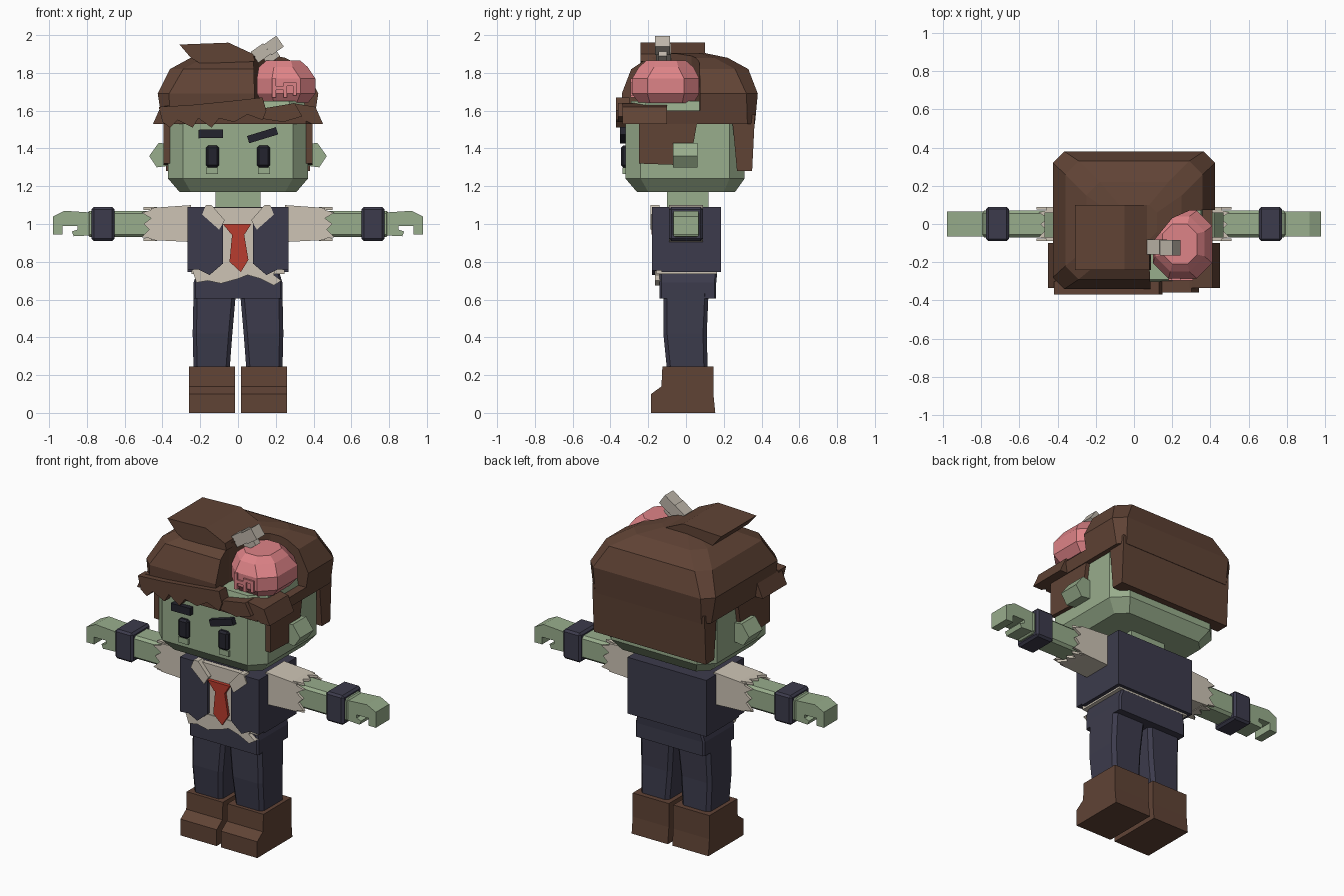
import bpy
import bmesh
import math
from mathutils import Matrix, Vector

default_cube = bpy.data.objects.get("Cube")
if default_cube:
    bpy.data.objects.remove(default_cube, do_unlink=True)


def material(name, hex_code):
    """Flat material from a display hex colour, stored as linear values."""
    channels = [int(hex_code[i:i + 2], 16) / 255 for i in (0, 2, 4)]
    linear = [((c + .055) / 1.055) ** 2.4 for c in channels]
    mat = bpy.data.materials.new(name)
    mat.use_nodes = True
    mat.diffuse_color = (*linear, 1)
    shader = next(n for n in mat.node_tree.nodes if n.type == 'BSDF_PRINCIPLED')
    shader.inputs["Base Color"].default_value = (*linear, 1)
    shader.inputs["Roughness"].default_value = .9
    return mat


skin = material("green skin", "98AD8C")
brown = material("brown", "604335")
navy = material("navy cloth", "3C3B4C")
cream = material("cream cloth", "CDC4B5")
red = material("tie red", "B83C2E")
pink = material("pink brain", "DE8387")
black = material("eye black", "24242E")
bone = material("bone", "BEB6AA")


def finish(bm, name, mat, mirror=False):
    bmesh.ops.recalc_face_normals(bm, faces=bm.faces)
    mesh = bpy.data.meshes.new(name)
    bm.to_mesh(mesh)
    bm.free()
    mesh.materials.append(mat)
    obj = bpy.data.objects.new(name, mesh)
    bpy.context.collection.objects.link(obj)
    if mirror:
        obj.modifiers.new("mirror", 'MIRROR').use_mirror_merge = False
    return obj


def box(name, mat, x, y, z, bevel=0, tilt=0, mirror=False):
    """Box from three (low, high) spans, with optional chamfer and tilt about y."""
    bm = bmesh.new()
    bmesh.ops.create_cube(bm, size=1)
    for v in bm.verts:
        v.co = Vector([s * (c + .5) + lo for c, lo, s in
                       zip(v.co, (x[0], y[0], z[0]), [b - a for a, b in (x, y, z)])])
    if bevel:
        bmesh.ops.bevel(bm, geom=bm.edges[:], offset=bevel, segments=1, affect='EDGES')
    if tilt:
        centre = Vector([sum(span) / 2 for span in (x, y, z)])
        bmesh.ops.rotate(bm, verts=bm.verts, cent=centre,
                         matrix=Matrix.Rotation(math.radians(tilt), 3, 'Y'))
    return finish(bm, name, mat, mirror)


def prism(name, mat, plane, outline, low, high, mirror=False):
    """Outline drawn in the xz, yz or xy plane, extruded along the third axis."""
    place = {"xz": lambda p, d: (p[0], d, p[1]),
             "yz": lambda p, d: (d, p[0], p[1]),
             "xy": lambda p, d: (p[0], p[1], d)}[plane]
    bm = bmesh.new()
    ends = [[bm.verts.new(place(p, d)) for p in outline] for d in (low, high)]
    bridge(bm, ends)
    return finish(bm, name, mat, mirror)


def bridge(bm, rings):
    """Close a stack of equal rings into a solid."""
    bm.faces.new(rings[0])
    bm.faces.new(rings[-1])
    n = len(rings[0])
    for a, b in zip(rings, rings[1:]):
        for i in range(n):
            j = (i + 1) % n
            bm.faces.new((a[i], a[j], b[j], b[i]))


def loft(name, mat, sections, mirror=False):
    """Stack of corner-cut rectangles: (z, x0, x1, y0, y1, cut)."""
    bm = bmesh.new()
    rings = []
    for z, x0, x1, y0, y1, c in sections:
        ring = [(x0 + c, y0), (x1 - c, y0), (x1, y0 + c), (x1, y1 - c),
                (x1 - c, y1), (x0 + c, y1), (x0, y1 - c), (x0, y0 + c)]
        rings.append([bm.verts.new((px, py, z)) for px, py in ring])
    bridge(bm, rings)
    return finish(bm, name, mat, mirror)


# Head, ears and neck
loft("head", skin, [(1.17, -.31, .31, -.26, .26, .06), (1.24, -.37, .37, -.32, .31, .08),
                    (1.54, -.37, .37, -.32, .31, .08), (1.65, -.35, .35, -.29, .29, .08)])
prism("ear", skin, "xz", [(.35, 1.31), (.43, 1.3), (.47, 1.36), (.42, 1.43), (.35, 1.42)],
      -.07, .06, mirror=True)
box("neck", skin, (-.12, .12), (-.1, .12), (1.05, 1.2))

# Face
box("eye", black, (.1, .17), (-.345, -.3), (1.3, 1.415), bevel=.012, mirror=True)
box("eye_bag", skin, (.105, .17), (-.335, -.3), (1.265, 1.3), mirror=True)
box("right_brow", black, (-.21, -.08), (-.35, -.3), (1.455, 1.5), tilt=-1)
box("left_brow", black, (.05, .21), (-.35, -.3), (1.45, 1.49), tilt=-17)

# Hair cap with an opening for the brain
hair = loft("hair_cap", brown, [
    (1.53, -.4, .4, -.33, .365, .04), (1.69, -.425, .425, -.34, .38, .06),
    (1.82, -.36, .36, -.29, .33, .07), (1.88, -.25, .25, -.2, .22, .07),
    (1.905, -.12, .12, -.08, .1, .04)])
opening = prism("opening_cutter", brown, "xy", [
    (.6, .08), (.29, .07), (.2, .03), (.11, -.08), (.08, -.2), (.1, -.6), (.6, -.6)], 1.6, 2.2)
opening.hide_render = True
cut = hair.modifiers.new("opening", 'BOOLEAN')
cut.operation = 'DIFFERENCE'
cut.solver = 'EXACT'
cut.object = opening
bpy.context.view_layer.objects.active = hair
bpy.ops.object.modifier_apply(modifier=cut.name)
bpy.data.objects.remove(opening, do_unlink=True)

# Hair locks
prism("top_lock", brown, "xz", [(-.31, 1.95), (-.05, 1.96), (.08, 1.9), (.09, 1.86),
                                (-.2, 1.85), (-.25, 1.88)], -.24, .1)
prism("fringe", brown, "xz", [
    (-.42, 1.62), (-.25, 1.63), (-.05, 1.65), (.13, 1.67), (.15, 1.6), (.13, 1.55),
    (.05, 1.58), (-.02, 1.54), (-.1, 1.56), (-.14, 1.51), (-.21, 1.56), (-.24, 1.51),
    (-.32, 1.55), (-.36, 1.51), (-.4, 1.54)], -.37, -.3)
prism("left_fringe", brown, "xz", [(.12, 1.61), (.3, 1.64), (.34, 1.57), (.24, 1.54),
                                   (.11, 1.56)], -.36, -.28)
prism("side_tuft", brown, "xz", [(.29, 1.64), (.41, 1.62), (.45, 1.53), (.39, 1.53),
                                 (.35, 1.55)], -.335, -.1, mirror=True)
prism("sideburn", brown, "yz", [(-.25, 1.6), (-.25, 1.32), (.03, 1.31), (.04, 1.43),
                                (.07, 1.6)], .35, .395, mirror=True)
prism("back_hair", brown, "yz", [(.24, 1.58), (.25, 1.5), (.27, 1.28), (.35, 1.28),
                                 (.365, 1.58)], -.38, .38)

# Brain with raised folds, and the bone stuck in it
loft("brain", pink, [(1.64, .13, .37, -.25, .04, .06), (1.69, .1, .41, -.285, .07, .08),
                     (1.77, .1, .41, -.285, .07, .08), (1.83, .11, .37, -.25, .04, .08),
                     (1.865, .15, .33, -.21, 0, .05)])
for x, z in (((.18, .2), (1.67, 1.77)), ((.2, .25), (1.71, 1.73)), ((.24, .26), (1.67, 1.75)),
             ((.26, .31), (1.73, 1.75)), ((.29, .31), (1.68, 1.73))):
    box("brain_fold", pink, x, (-.295, -.25), z)
box("bone_lower_knob", bone, (.08, .16), (-.16, -.08), (1.87, 1.94), tilt=-35)
box("bone_upper_knob", bone, (.15, .23), (-.165, -.085), (1.91, 1.98), tilt=-35)
box("bone_shaft", bone, (.13, .21), (-.145, -.1), (1.86, 1.93), tilt=-35)

# Shirt, waistcoat, collar and tie
box("shirt", cream, (-.245, .245), (-.155, .165), (.735, 1.085))
prism("shirt_hem", cream, "xz", [(-.25, .78), (-.22, .69), (-.16, .7), (-.09, .685), (0, .71),
                                 (.05, .73), (.12, .71), (.19, .675), (.23, .7), (.19, .73),
                                 (.2, .78)], -.165, -.13)
box("jacket_back", navy, (-.267, .267), (-.13, .185), (.745, 1.09))
box("shirt_front", cream, (-.2, .2), (-.16, -.12), (.75, 1.088))
prism("jacket_front", navy, "xz", [(.267, 1.09), (.267, .755), (.21, .76), (.15, .73), (.08, .79),
                                   (.08, 1), (.15, 1.09)], -.18, -.125, mirror=True)
prism("collar", cream, "xz", [(.14, 1.1), (.07, 1.02), (.1, .97), (.19, 1.05), (.17, 1.1)],
      -.187, -.14, mirror=True)
prism("tie_knot", red, "xz", [(-.08, 1), (.07, 1), (.035, .945), (-.035, .945)], -.182, -.15)
prism("tie", red, "xz", [(-.03, .96), (.03, .96), (.055, .81), (.015, .745), (-.045, .8)],
      -.176, -.15)

# Arms: sleeve with torn edge, forearm, wristband and curled hand
prism("sleeve", cream, "xz", [(.25, .905), (.25, 1.1), (.46, 1.085), (.46, .915)],
      -.09, .09, mirror=True)
for side in (-1, 1):
    teeth = [(.44, -.08), (.51, -.07), (.47, -.03), (.5, 0), (.46, .03), (.51, .06), (.44, .08)]
    low, high = sorted((side * .09, side * .075))
    prism("torn_sleeve", cream, "xz", [(x, 1 + t) for x, t in teeth], low, high, mirror=True)
    prism("torn_sleeve", cream, "xy", [(x - .01, t) for x, t in teeth], 1 + low, 1 + high,
          mirror=True)
box("forearm", skin, (.4, .8), (-.07, .07), (.93, 1.07), bevel=.015, mirror=True)
box("wristband", navy, (.655, .775), (-.09, .09), (.91, 1.09), bevel=.012, mirror=True)
prism("hand", skin, "xz", [(.77, 1.06), (.92, 1.07), (.98, 1.04), (.98, .945), (.93, .945),
                           (.93, .99), (.85, .99), (.85, .97), (.88, .96), (.87, .935),
                           (.77, .94)], -.065, .065, mirror=True)

# Trousers and boots
loft("hips", navy, [(.605, -.235, .235, -.14, .16, .01), (.69, -.235, .235, -.14, .16, .01),
                    (.74, -.22, .22, -.14, .165, .01)])
loft("leg", navy, [(.22, .045, .235, -.1, .115, .02), (.42, .03, .24, -.12, .11, .02),
                   (.65, .01, .235, -.12, .12, .02)], mirror=True)
prism("boot", brown, "yz", [(-.185, 0), (-.185, .1), (-.13, .14), (-.125, .245), (.145, .245),
                            (.145, .1), (.155, 0)], .015, .26, mirror=True)
